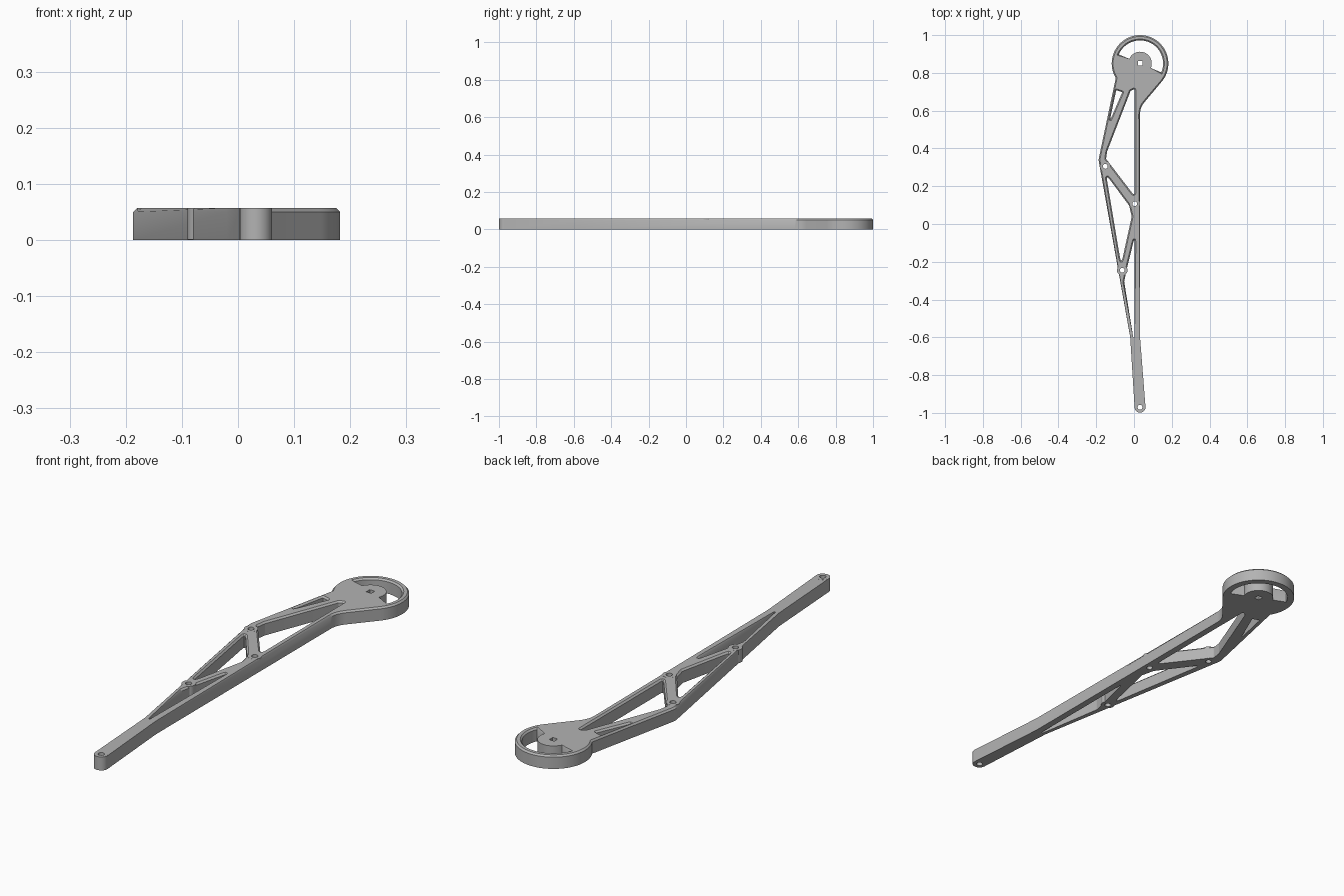
import bpy, bmesh, math
from mathutils import Vector

cube = bpy.data.objects.get("Cube")
if cube:
    bpy.data.objects.remove(cube)

TOP, CHAMFER = 0.057, 0.007
WHEEL = Vector((0.032, 0.85))
TAIL = Vector((0.032, -0.97))
PIVOTS = [Vector((-0.152, 0.305)), Vector((0.004, 0.107)), Vector((-0.062, -0.245)), TAIL]

grey = bpy.data.materials.new("plain grey")
grey.use_nodes = True
grey.diffuse_color = (0.45, 0.45, 0.45, 1)
grey.node_tree.nodes["Principled BSDF"].inputs["Base Color"].default_value = (0.45, 0.45, 0.45, 1)


def arc(center, radius, start, end, steps):
    angles = [math.radians(start + (end - start) * i / steps) for i in range(steps + 1)]
    return [center + radius * Vector((math.cos(a), math.sin(a))) for a in angles]


def circle(center, radius, steps=24):
    return arc(center, radius, 0, 360, steps)[:-1]


def rounded(corners, radius, steps=5):
    """Closed polygon with softened corners."""
    pts = [Vector(c) for c in corners]
    out = []
    for i, p in enumerate(pts):
        a, b = pts[i - 1] - p, pts[(i + 1) % len(pts)] - p
        cut = min(radius / math.tan(a.angle(b) / 2), 0.4 * a.length, 0.4 * b.length)
        a, b = p + a.normalized() * cut, p + b.normalized() * cut
        for k in range(steps + 1):
            t = k / steps
            out.append(a * (1 - t) ** 2 + p * 2 * t * (1 - t) + b * t * t)
    return out


def bend(a, p, b, radius):
    """Softened single corner p between neighbours a and b."""
    return rounded([a, p, b], radius)[6:12]


def inset(loop, amount):
    """Shift each point to the left of the travel direction."""
    out = []
    for i, p in enumerate(loop):
        d1 = (p - loop[i - 1]).normalized()
        d2 = (loop[(i + 1) % len(loop)] - p).normalized()
        n1, n2 = Vector((-d1.y, d1.x)), Vector((-d2.y, d2.x))
        out.append(p + (n1 + n2) * (amount(p) / max(1 + n1.dot(n2), 0.5)))
    return out


def area(loop):
    return sum(loop[i - 1].cross(p) for i, p in enumerate(loop))


def plate(name, loops):
    """Solid plate; first loop is the outline, others are holes, each with its chamfer rule."""
    bm = bmesh.new()
    caps = {0: [], 2: []}
    for n, (loop, rule) in enumerate(loops):
        if (area(loop) > 0) != (n == 0):
            loop = loop[::-1]
        levels = [(loop, 0), (loop, TOP - CHAMFER), (inset(loop, rule), TOP)]
        rings = [[bm.verts.new((p.x, p.y, z)) for p in pts] for pts, z in levels]
        for low, high in zip(rings, rings[1:]):
            for i in range(len(loop)):
                bm.faces.new((low[i - 1], low[i], high[i], high[i - 1]))
        for level in caps:
            ring = rings[level]
            caps[level] += [bm.edges.get((ring[i - 1], v)) for i, v in enumerate(ring)]
    for level, edges in caps.items():
        bmesh.ops.triangle_fill(bm, edges=edges, use_beauty=True, normal=(0, 0, 1 if level else -1))
    bmesh.ops.recalc_face_normals(bm, faces=bm.faces)
    mesh = bpy.data.meshes.new(name)
    bm.to_mesh(mesh)
    bm.free()
    mesh.materials.append(grey)
    obj = bpy.data.objects.new(name, mesh)
    bpy.context.collection.objects.link(obj)
    bpy.ops.object.select_all(action='DESELECT')
    obj.select_set(True)
    bpy.context.view_layer.objects.active = obj
    bpy.ops.object.shade_smooth_by_angle(angle=math.radians(30))
    return obj


def sharp(p):
    return 0.0


def frame_edge(p):
    return CHAMFER if p.y > -0.59 else 0.0


def ring_edge(p):
    return CHAMFER if (p - WHEEL).length > 0.1 else 0.0


# Outer outline: tail, straight spine, round head, bent arm
head = arc(WHEEL, 0.15, -40, 211, 64)
spine_low, spine_high = Vector((0.032, -0.6)), Vector((0.032, 0.617))
elbow, arm_low = Vector((-0.188, 0.34)), Vector((-0.02, -0.6))
outline = (arc(TAIL, 0.029, 180, 360, 16) + [spine_low]
           + bend(spine_low, spine_high, head[0], 0.1) + head
           + bend(head[-1], elbow, arm_low, 0.06) + [arm_low])

# Openings of the truss
upper_window = rounded([(0.003, 0.715), (0.003, 0.148), (-0.148, 0.345), (-0.142, 0.385), (-0.018, 0.705)], 0.008)
arm_slot = rounded([(-0.094, 0.708), (-0.062, 0.698), (-0.13, 0.54)], 0.003)
middle_window = rounded([(-0.148, 0.262), (-0.026, 0.098), (-0.012, 0.04), (-0.068, -0.215)], 0.008)
lower_window = rounded([(0.003, -0.07), (0.003, -0.6), (-0.004, -0.6), (-0.052, -0.305), (-0.036, -0.23)], 0.004)

# Half-ring opening and square socket of the head
half_ring = arc(WHEEL, 0.122, -23, 157, 40) + arc(WHEEL, 0.062, 157, -23, 28)
socket = [WHEEL + Vector(c) * 0.012 for c in ((-1, -1), (1, -1), (1, 1), (-1, 1))]

loops = [(outline, frame_edge), (half_ring, ring_edge), (socket, sharp)]
loops += [(w, frame_edge) for w in (upper_window, arm_slot, middle_window, lower_window)]
loops += [(circle(p, 0.013), sharp) for p in PIVOTS]
plate("truss_arm", loops)

# Pivot bosses around the bores
for i, p in enumerate(PIVOTS):
    boss = plate(f"pivot_boss_{i + 1}", [(circle(p, 0.028, 32), sharp), (circle(p, 0.0128), sharp)])
    boss.scale.z = 0.99
    boss.location.z = 0.0009
